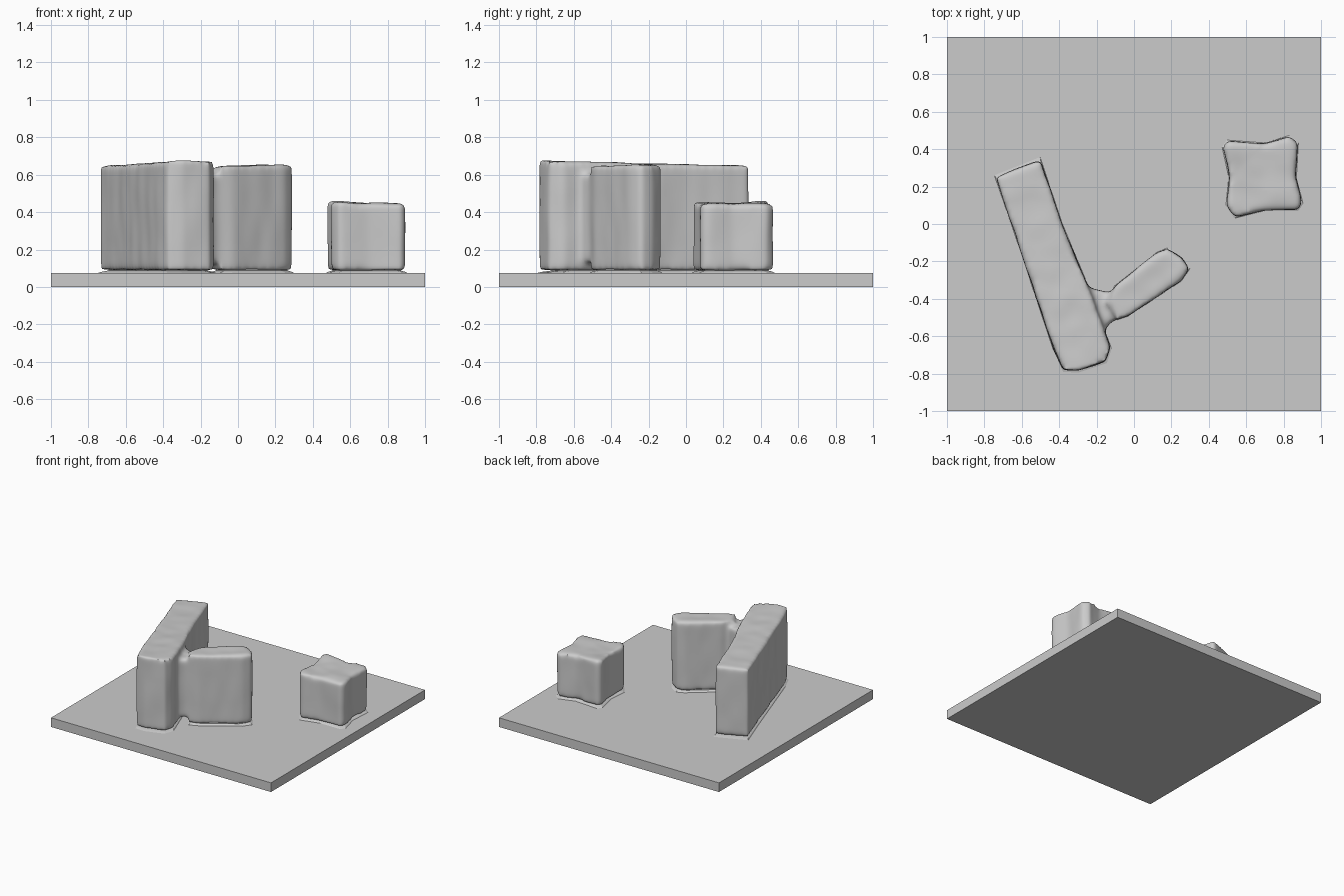
import bpy, bmesh
from mathutils import noise, Vector

if "Cube" in bpy.data.objects:
    bpy.data.objects.remove(bpy.data.objects["Cube"])

stone = bpy.data.materials.new("light_grey")
stone.diffuse_color = (0.6, 0.6, 0.6, 1)
stone.use_nodes = True
stone.node_tree.nodes["Principled BSDF"].inputs["Base Color"].default_value = stone.diffuse_color


def add_prism(bm, outline, z0):
    """Closed prism from (x, y, top z) outline points, counter-clockwise."""
    low = [bm.verts.new((x, y, z0)) for x, y, z in outline]
    high = [bm.verts.new(p) for p in outline]
    n = len(outline)
    for i in range(n):
        j = (i + 1) % n
        bm.faces.new((low[i], low[j], high[j], high[i]))
    bm.faces.new(high)
    bm.faces.new(low[::-1])


def finish(bm, name):
    bmesh.ops.recalc_face_normals(bm, faces=bm.faces)
    mesh = bpy.data.meshes.new(name)
    bm.to_mesh(mesh)
    bm.free()
    obj = bpy.data.objects.new(name, mesh)
    bpy.context.collection.objects.link(obj)
    mesh.materials.append(stone)
    return obj


def clay_block(name, prisms):
    """Fuse prisms into one softly rounded, slightly uneven lump."""
    bm = bmesh.new()
    for outline, z0 in prisms:
        add_prism(bm, outline, z0)
    obj = finish(bm, name)
    remesh = obj.modifiers.new("fuse", 'REMESH')
    remesh.mode = 'VOXEL'
    remesh.voxel_size = 0.015
    soft = obj.modifiers.new("soften", 'SMOOTH')
    soft.factor, soft.iterations = 0.5, 14
    # bake the modifiers, then add gentle hand-formed unevenness
    graph = bpy.context.evaluated_depsgraph_get()
    mesh = bpy.data.meshes.new_from_object(obj.evaluated_get(graph))
    obj.modifiers.clear()
    obj.data = mesh
    shifts = [v.normal * 0.005 * noise.noise(Vector((v.co.x * 9, v.co.y * 9, v.co.z * 4)))
              for v in mesh.vertices]
    for v, s in zip(mesh.vertices, shifts):
        v.co += s
    mesh.shade_smooth()
    if not mesh.materials:
        mesh.materials.append(stone)
    return obj


def foot(name, outline, inset=0.86):
    """Low flared mound joining a block to the slab."""
    cx = sum(p[0] for p in outline) / len(outline)
    cy = sum(p[1] for p in outline) / len(outline)
    bm = bmesh.new()
    rings = []
    for k, z in ((1.06, 0.07), (0.98, 0.08), (inset, 0.088), (inset, 0.13)):
        rings.append([bm.verts.new((cx + (p[0] - cx) * k, cy + (p[1] - cy) * k, z))
                      for p in outline])
    n = len(outline)
    for a, b in zip(rings, rings[1:]):
        for i in range(n):
            j = (i + 1) % n
            bm.faces.new((a[i], a[j], b[j], b[i]))
    bm.faces.new(rings[-1])
    bm.faces.new(rings[0][::-1])
    return finish(bm, name)


# Ground slab
bm = bmesh.new()
add_prism(bm, [(-1, -1, .075), (1, -1, .075), (1, 1, .075), (-1, 1, .075)], 0)
finish(bm, "base_slab")

# Long wall, short wall and the neck that joins them
long_wall = [(-.74, .25, .65), (-.65, -.01, .65), (-.43, -.67, .66), (-.38, -.78, .675),
             (-.30, -.785, .68), (-.15, -.735, .675), (-.125, -.66, .675),
             (-.235, -.36, .67), (-.385, 0, .65), (-.475, .27, .65), (-.50, .345, .65)]
short_wall = [(-.15, -.42, .64), (-.09, -.51, .645), (-.03, -.49, .65), (.25, -.305, .655),
              (.295, -.24, .655), (.255, -.18, .655), (.18, -.13, .655), (.12, -.155, .655),
              (-.10, -.33, .65)]
neck = [(-.25, -.45, .61), (-.17, -.57, .61), (-.06, -.47, .60), (-.11, -.37, .60),
        (-.25, -.34, .61)]
clay_block("joined_walls", [(long_wall, .09), (short_wall, .09), (neck, .13)])
foot("long_wall_foot", long_wall)
foot("short_wall_foot", short_wall)

# Separate cube with pinched sides
cube = [(.51, .25, .45), (.495, .10, .455), (.54, .035, .455), (.70, .075, .445),
        (.875, .075, .45), (.90, .11, .45), (.865, .25, .445), (.875, .43, .445),
        (.83, .47, .45), (.70, .43, .45), (.50, .445, .465), (.475, .41, .465)]
clay_block("small_cube", [(cube, .09)])
foot("small_cube_foot", cube)
